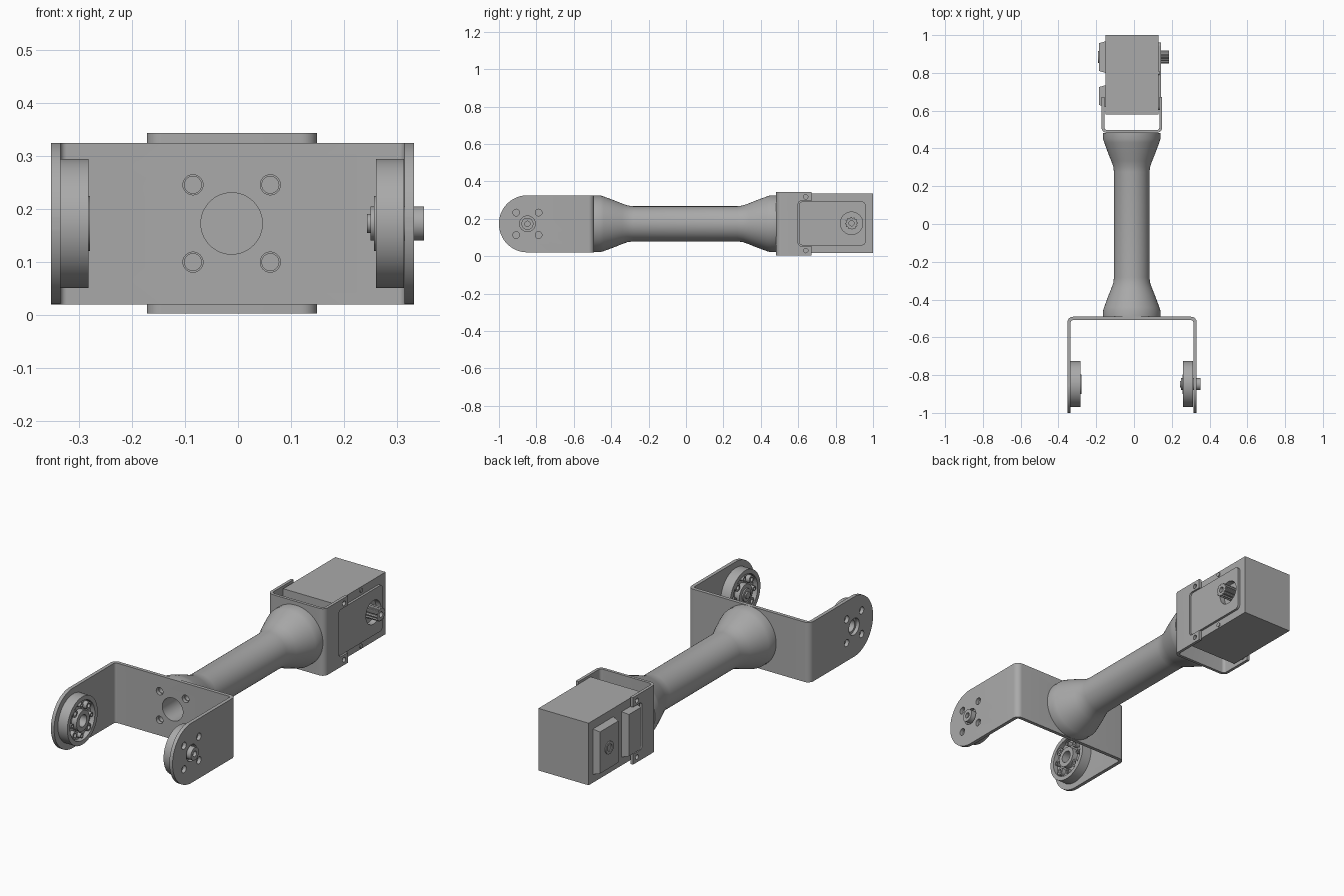
import bpy, bmesh
from math import sin, cos, pi, radians
from mathutils import Vector

cube = bpy.data.objects.get("Cube")
if cube:
    bpy.data.objects.remove(cube)

grey = bpy.data.materials.new("plain grey")
grey.use_nodes = True
COLOUR = (0.4, 0.4, 0.4, 1)
grey.diffuse_color = COLOUR
grey.node_tree.nodes["Principled BSDF"].inputs["Base Color"].default_value = COLOUR

CX, CZ = -0.012, 0.173          # main axis of the arm
AXES = {"x": lambda u, v, w: Vector((w, u, v)),
        "y": lambda u, v, w: Vector((u, w, v)),
        "z": lambda u, v, w: Vector((u, v, w))}


def finish(name, bm):
    bmesh.ops.recalc_face_normals(bm, faces=bm.faces)
    mesh = bpy.data.meshes.new(name)
    bm.to_mesh(mesh)
    bm.free()
    ob = bpy.data.objects.new(name, mesh)
    bpy.context.collection.objects.link(ob)
    mesh.materials.append(grey)
    return ob


def prism(name, axis, outline, w0, w1, taper=None):
    """Extrude a 2D outline along an axis; taper gives a different end outline."""
    bm = bmesh.new()
    a = [bm.verts.new(AXES[axis](u, v, w0)) for u, v in outline]
    b = [bm.verts.new(AXES[axis](u, v, w1)) for u, v in (taper or outline)]
    bm.faces.new(a)
    bm.faces.new(b)
    for i in range(len(a)):
        j = (i + 1) % len(a)
        bm.faces.new((a[i], a[j], b[j], b[i]))
    return finish(name, bm)


def lathe(name, axis, centre, profile, segs=64):
    """Revolve a closed (radius, position) loop about an axis."""
    bm = bmesh.new()
    rings = []
    for i in range(segs):
        t = 2 * pi * i / segs
        rings.append([bm.verts.new(AXES[axis](centre[0] + r * cos(t), centre[1] + r * sin(t), w))
                      for r, w in profile])
    n = len(profile)
    for i in range(segs):
        p, q = rings[i], rings[(i + 1) % segs]
        for k in range(n):
            m = (k + 1) % n
            bm.faces.new((p[k], p[m], q[m], q[k]))
    return finish(name, bm)


def arc(cu, cv, r, a0, a1, n=8):
    return [(cu + r * cos(radians(a0 + (a1 - a0) * i / n)),
             cv + r * sin(radians(a0 + (a1 - a0) * i / n))) for i in range(n + 1)]


def circle(cu, cv, r, n=32):
    return arc(cu, cv, r, 0, 360 - 360 / n, n - 1)


def round_rect(u0, u1, v0, v1, r):
    return (arc(u1 - r, v1 - r, r, 0, 90) + arc(u0 + r, v1 - r, r, 90, 180)
            + arc(u0 + r, v0 + r, r, 180, 270) + arc(u1 - r, v0 + r, r, 270, 360))


def u_outline(x0, x1, y, depth, t, r, s):
    """Bent-sheet U seen from above, opening towards s."""
    pts = ([(x0, depth)] + arc(x0 + r, r, r, 180, 270) + arc(x1 - r, r, r, 270, 360)
           + [(x1, depth), (x1 - t, depth)] + arc(x1 - r, r, r - t, 360, 270)
           + arc(x0 + r, r, r - t, 270, 180) + [(x0 + t, depth)])
    return [(u, y + s * v) for u, v in pts]


def cut(ob, cutter, op="DIFFERENCE"):
    mod = ob.modifiers.new("cut", "BOOLEAN")
    mod.operation, mod.solver, mod.object = op, "EXACT", cutter
    bpy.context.view_layer.objects.active = ob
    bpy.ops.object.modifier_apply(modifier=mod.name)
    bpy.data.objects.remove(cutter)


def diagonal(d):
    return [(a, b) for a in (-d, d) for b in (-d, d)]


# Fork bracket: bent sheet with rounded arm ends
FY = -0.848
fork = prism("fork_bracket", "z", u_outline(-0.353, 0.332, -0.491, 0.509, 0.018, 0.03, -1), 0.02, 0.325)
stadium = arc(FY, CZ, 0.1525, 90, 270, 32) + [(-0.3, CZ - 0.1525), (-0.3, CZ + 0.1525)]
cut(fork, prism("cutter", "x", stadium, -0.5, 0.5), "INTERSECT")
cut(fork, prism("cutter", "x", circle(FY, CZ, 0.042), -0.5, 0.5))
cut(fork, prism("cutter", "y", circle(CX, CZ, 0.058, 48), -0.55, -0.45))
for a, b in diagonal(0.06):
    cut(fork, prism("cutter", "x", circle(FY + a, CZ + b, 0.018), -0.5, 0.5))
for a, b in diagonal(0.073):
    cut(fork, prism("cutter", "y", circle(CX + a, CZ + b, 0.019), -0.55, -0.45))

# Hollow tube with flared ends
half = [(0.152, 0.488), (0.152, 0.456), (0.146, 0.437), (0.136, 0.41),
        (0.122, 0.372), (0.108, 0.338), (0.098, 0.31), (0.094, 0.28)]
tube_profile = ([(r, w - 0.005) for r, w in half] + [(r, -w - 0.003) for r, w in reversed(half)]
                + [(0.058, -0.491), (0.058, 0.483)])
tube = lathe("arm_tube", "y", (CX, CZ), tube_profile)
for a, b in diagonal(0.073):
    for y in (-0.5, 0.49):
        cut(tube, prism("cutter", "y", circle(CX + a, CZ + b, 0.016), y - 0.04, y + 0.04))

# Wheel horns on the inside of the fork arms
for side, label, x in ((-1, "right", -0.335), (1, "left", 0.313)):
    def out(d):
        return x - side * d
    lathe(label + "_horn", "x", (FY, CZ),
          [(0.122, out(0)), (0.122, out(0.053)), (0.1, out(0.053)), (0.1, out(0.028)),
           (0.052, out(0.028)), (0.052, out(0.056)), (0.03, out(0.056)), (0.03, out(0))])
    for i in range(8):
        t = pi / 4 * i
        big = i % 2
        r = 0.019 if big else 0.012
        lathe(label + "_horn_boss", "x", (FY + 0.078 * cos(t), CZ + 0.078 * sin(t)),
              [(r, out(0.02)), (r, out(0.05)), (r * 0.55, out(0.05)), (r * 0.55, out(0.02))], 20)

# Pivot screw through the left arm
lathe("pivot_shaft", "x", (FY, CZ), [(0.032, 0.25), (0.032, 0.351), (0.014, 0.351), (0.014, 0.25)], 32)
prism("pivot_screw_head", "x", circle(FY, CZ, 0.018), 0.243, 0.335)

# Motor bracket: smaller U with screw ears
cradle = prism("motor_bracket", "z", u_outline(-0.172, 0.149, 0.482, 0.19, 0.015, 0.03, 1), 0.003, 0.344)
cut(cradle, prism("cutter", "y", circle(CX, CZ, 0.058, 48), 0.45, 0.52))
cut(cradle, prism("cutter", "x", round_rect(0.6, 0.8, 0.055, 0.295, 0.015), -0.3, 0.3))
for z in (0.03, 0.317):
    cut(cradle, prism("cutter", "x", circle(0.64, z, 0.012, 20), -0.3, 0.3))

# Motor housing
SY, SZ = 0.885, 0.176
body = prism("motor_body", "z", [(-0.152, 0.58), (0.131, 0.58), (0.131, 1), (-0.152, 1)], 0.018, 0.334)
lid = prism("motor_lid", "x", round_rect(0.603, 0.96, 0.058, 0.292, 0.02), 0.12, 0.143)
for part in (body, lid):
    cut(part, prism("cutter", "x", circle(SY, SZ, 0.06, 40), 0.115, 0.2))
for z in (0.034, 0.318):
    prism("lid_screw", "x", circle(0.8, z, 0.011, 16), 0.125, 0.136)

# Splined output shaft
teeth = [(SY + r * cos(t), SZ + r * sin(t)) for i in range(48)
         for t, r in [(2 * pi * i / 48, 0.034 if i % 4 < 2 else 0.029)]]
shaft = prism("output_shaft", "x", teeth, 0.11, 0.186)
cut(shaft, prism("cutter", "x", circle(SY, SZ, 0.014, 24), 0.14, 0.2))

# Chamfered pads on the other side
for name, y0, y1, x in (("rear_pad", 0.8, 0.967, -0.186), ("connector_pad", 0.62, 0.735, -0.186)):
    prism(name, "x", [(y0, 0.06), (y1, 0.06), (y1, 0.292), (y0, 0.292)], -0.15, x,
          [(y0 + 0.01, 0.07), (y1 - 0.01, 0.07), (y1 - 0.01, 0.282), (y0 + 0.01, 0.282)])
lathe("rear_boss", "x", (SY, SZ), [(0.032, -0.18), (0.032, -0.191), (0.018, -0.191), (0.018, -0.18)], 32)

# Smooth shading with sharp edges
bpy.ops.object.select_all(action="DESELECT")
for ob in bpy.context.scene.objects:
    if ob.type == "MESH" and grey.name in ob.data.materials:
        ob.select_set(True)
        bpy.context.view_layer.objects.active = ob
bpy.ops.object.shade_smooth_by_angle(angle=radians(30))
